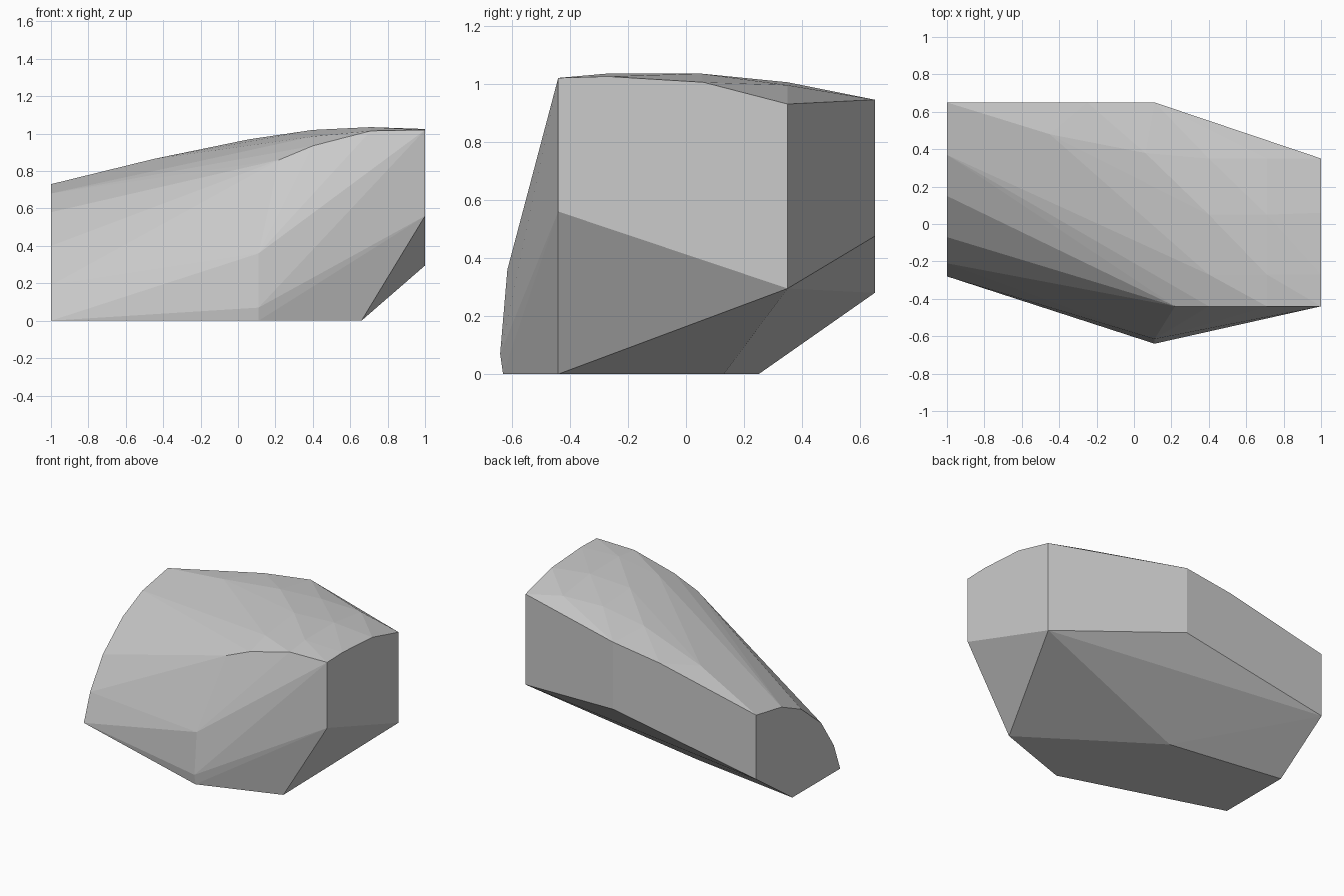
import bpy
import bmesh

# Remove the default cube only
default_cube = bpy.data.objects.get("Cube")
if default_cube is not None:
    bpy.data.objects.remove(default_cube, do_unlink=True)


def make_material(name, colour):
    """Create one flat material with matching viewport and render colour."""
    material = bpy.data.materials.new(name)
    material.use_nodes = True
    material.diffuse_color = colour
    shader = material.node_tree.nodes["Principled BSDF"]
    shader.inputs["Base Color"].default_value = colour
    return material


def section_at_x(x, outline):
    """Place a (y, z) outline on a plane of constant x."""
    return [(x, y, z) for y, z in outline]


def section_at_y(y, outline):
    """Place an (x, z) outline on a plane of constant y."""
    return [(x, y, z) for x, z in outline]


def faceted_hull(name, points, material):
    """Stretch a flat-shaded faceted skin around the guiding points."""
    mesh = bpy.data.meshes.new(name)
    bm = bmesh.new()
    for point in points:
        bm.verts.new(point)
    result = bmesh.ops.convex_hull(bm, input=bm.verts[:])
    unused = {item for item in result["geom_interior"] + result["geom_unused"]
              if isinstance(item, bmesh.types.BMVert)}
    if unused:
        bmesh.ops.delete(bm, geom=list(unused), context="VERTS")
    bmesh.ops.recalc_face_normals(bm, faces=bm.faces[:])
    for face in bm.faces:
        face.smooth = False
    bm.to_mesh(mesh)
    bm.free()
    mesh.materials.append(material)
    block = bpy.data.objects.new(name, mesh)
    bpy.context.collection.objects.link(block)
    return block


# Flat cut ends: low rounded end and tall end
low_end = section_at_x(-1, [(.25, 0), (.65, .28), (.65, .73), (.37, .68),
                            (.15, .58), (-.07, .4), (-.21, .19), (-.28, 0)])
tall_end = section_at_x(1, [(-.44, .56), (.35, .295), (.35, .93),
                            (.06, 1.005), (-.27, 1.025), (-.44, 1.02)])

# Keel along the front and the small flat base
front_keel = section_at_x(.11, [(-.63, 0), (-.64, .07), (-.615, .36)])
base_corners = [(.66, -.44, 0), (-.185, .13, 0)]

# Upright back wall and the ridge above the front
back_wall = section_at_y(.65, [(-.25, .895), (.11, .945), (.11, .475)])
front_ridge = section_at_y(-.44, [(.22, .86), (.4, .935), (.71, 1.015)])

# Gently domed top
crown = section_at_x(.71, [(.35, .995), (.05, 1.035), (-.27, 1.035)])
shoulder = section_at_x(.4, [(.35, 1.005), (.05, 1.02), (-.27, .985)])
slope = [(.06, .38, .97), (-.45, .48, .865)]

stone_grey = make_material("stone grey", (.6, .6, .6, 1))
faceted_hull("faceted_stone",
             low_end + tall_end + front_keel + base_corners + back_wall
             + front_ridge + crown + shoulder + slope,
             stone_grey)
